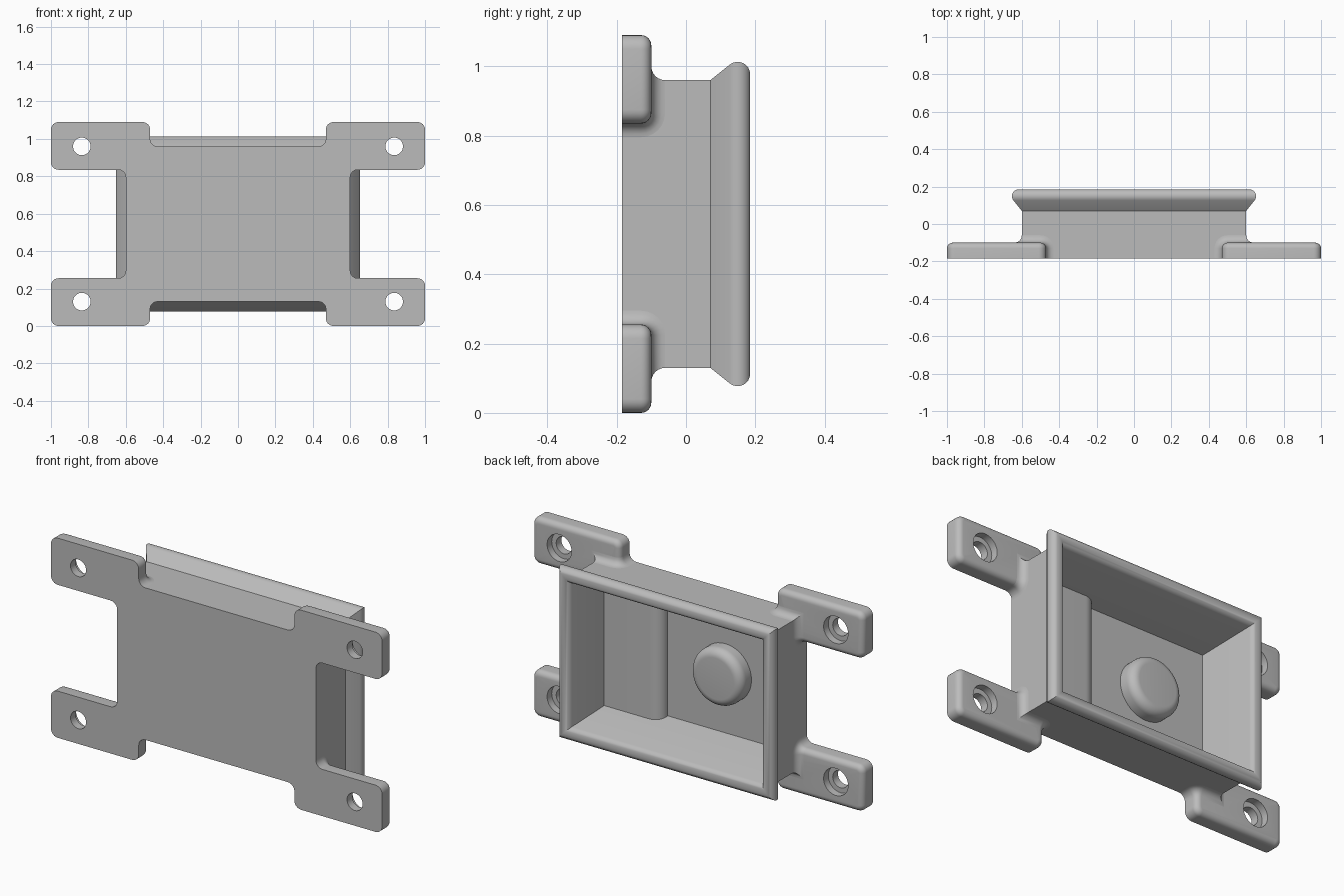
import bpy, bmesh
from math import sin, cos, pi, radians
from mathutils import Vector

cube = bpy.data.objects.get("Cube")
if cube:
    bpy.data.objects.remove(cube, do_unlink=True)

MID = 0.545                      # mid height; every part is modelled about it
FRONT, TAB_BACK, FLOOR, BACK = -0.185, -0.1, -0.108, 0.185
HX, HZ = 0.6, 0.415              # half size of the box body
TAB_X, TAB_Z = 0.47, -0.29       # inner edges of a lower tab

grey = bpy.data.materials.new("plain grey")
grey.use_nodes = True
grey.diffuse_color = (0.5, 0.5, 0.5, 1)
grey.node_tree.nodes["Principled BSDF"].inputs["Base Color"].default_value = (0.5, 0.5, 0.5, 1)


def loft(name, rings, caps=True):
    """Skin a list of equal-length rings, closing both ends if asked."""
    bm = bmesh.new()
    loops = [[bm.verts.new(p) for p in ring] for ring in rings]
    n = len(loops[0])
    for a, b in zip(loops, loops[1:]):
        for i in range(n):
            j = (i + 1) % n
            bm.faces.new((a[i], a[j], b[j], b[i]))
    if caps:
        bm.faces.new(loops[0][::-1])
        bm.faces.new(loops[-1])
    bmesh.ops.recalc_face_normals(bm, faces=bm.faces)
    mesh = bpy.data.meshes.new(name)
    bm.to_mesh(mesh)
    bm.free()
    mesh.materials.append(grey)
    obj = bpy.data.objects.new(name, mesh)
    obj.location.z = MID
    bpy.context.collection.objects.link(obj)
    return obj


def activate(obj):
    bpy.ops.object.select_all(action='DESELECT')
    obj.select_set(True)
    bpy.context.view_layer.objects.active = obj


def smooth(obj):
    activate(obj)
    bpy.ops.object.shade_smooth_by_angle(angle=radians(30))


def mirror_four(obj):
    m = obj.modifiers.new("mirror", 'MIRROR')
    m.use_axis = (True, False, True)
    m.use_mirror_merge = False
    activate(obj)
    bpy.ops.object.modifier_apply(modifier=m.name)


def circle(cx, cz, r, y, n=40):
    return [(cx + r * cos(2 * pi * i / n), y, cz + r * sin(2 * pi * i / n)) for i in range(n)]


def rounded(corners, y, steps=6):
    """Ring in the xz plane with square corners (x, z, radius) rounded off."""
    ring = []
    for i, (x, z, r) in enumerate(corners):
        c = Vector((x, y, z))
        if r == 0:
            ring.append(c)
            continue
        px, pz, _ = corners[i - 1]
        nx, nz, _ = corners[(i + 1) % len(corners)]
        d_in = (c - Vector((px, y, pz))).normalized()
        d_out = (Vector((nx, y, nz)) - c).normalized()
        centre = c + r * (d_out - d_in)
        for k in range(steps + 1):
            t = pi / 2 * k / steps
            ring.append(centre - r * d_out * cos(t) + r * d_in * sin(t))
    return ring


# Box body: outer wall, flared lip rounded on both sides, tapered inner wall, floor
profile = [(FRONT, 0), (0.07, 0)]
for k in range(9):
    t = radians(128 - 128 * k / 8)
    profile.append((0.149 + 0.036 * cos(t), 0.017 + 0.036 * sin(t)))
for k in range(7):
    t = radians(76 * k / 6)
    profile.append((0.15 + 0.035 * cos(t), 0.012 - 0.035 * sin(t)))
profile.append((FLOOR, -0.085))
body = loft("box_body", [[(sx * (HX + d), y, sz * (HZ + d))
                          for sx, sz in ((-1, -1), (1, -1), (1, 1), (-1, 1))]
                         for y, d in profile])
smooth(body)


# Corner mounting tabs with softened back edges
def tab_ring(y, o):
    low, top = -MID + o, TAB_Z - o
    return rounded([(TAB_X + o, -0.36, 0), (TAB_X + o, low, 0.04 - o),
                    (1 - o, low, 0.04 - o), (1 - o, top, 0.04 - o),
                    (0.55, top, 0), (0.55, -0.36, 0)], y)


R = 0.03
rings = [tab_ring(FRONT, 0)]
for k in range(7):
    t = pi / 2 * k / 6
    rings.append(tab_ring(TAB_BACK - R + R * sin(t), R * (1 - cos(t))))
tabs = loft("mounting_tabs", rings)

# Counterbored screw hole, cut before mirroring
hx, hz = 0.835, -HZ
cutter = loft("hole_cutter", [circle(hx, hz, r, y) for r, y in
                              ((0.047, -0.3), (0.047, -0.14), (0.074, -0.14), (0.074, 0))])
cutter.hide_render = True
cut = tabs.modifiers.new("hole", 'BOOLEAN')
cut.operation = 'DIFFERENCE'
cut.solver = 'EXACT'
cut.object = cutter
activate(tabs)
bpy.ops.object.modifier_apply(modifier=cut.name)
bpy.data.objects.remove(cutter, do_unlink=True)
mirror_four(tabs)
smooth(tabs)

# Concave fillets sweeping over each tab's section where it meets the body walls
F = 0.04
arc = [pi / 2 * i / 6 for i in range(7)]
rings = []
for t in arc:
    e, f = F * (1 - sin(t)), F * (1 - cos(t))
    side = [(HX + e, FRONT, TAB_Z + f)]
    side += [(HX + e, TAB_BACK - R + (R + f) * sin(a), TAB_Z - R + (R + f) * cos(a)) for a in arc]
    corner = [(HX + e, TAB_BACK + f, -HZ - e)]
    under = [(TAB_X + R - (R + f) * cos(a), TAB_BACK - R + (R + f) * sin(a), -HZ - e)
             for a in reversed(arc)]
    under.append((TAB_X - f, FRONT, -HZ - e))
    rings.append(side + corner + under)
fillets = loft("tab_fillets", rings, caps=False)
mirror_four(fillets)
smooth(fillets)

# Raised step on one side of the floor, with a rounded edge
section = [(0.54, -0.12), (0.54, -0.05)]
for k in range(9):
    t = pi / 2 * k / 8
    section.append((0.255 - 0.068 * sin(t), FLOOR + 0.058 * cos(t)))
section.append((0.187, -0.12))
step = loft("floor_step", [[(x, y, z) for x, y in section] for z in (-0.345, 0.345)])
smooth(step)

# Round boss on the floor
rings = [circle(-0.163, 0, 0.157, -0.12)]
for k in range(9):
    t = pi / 2 * k / 8
    rings.append(circle(-0.163, 0, 0.112 + 0.045 * cos(t), -0.064 + 0.045 * sin(t)))
boss = loft("round_boss", rings)
smooth(boss)
